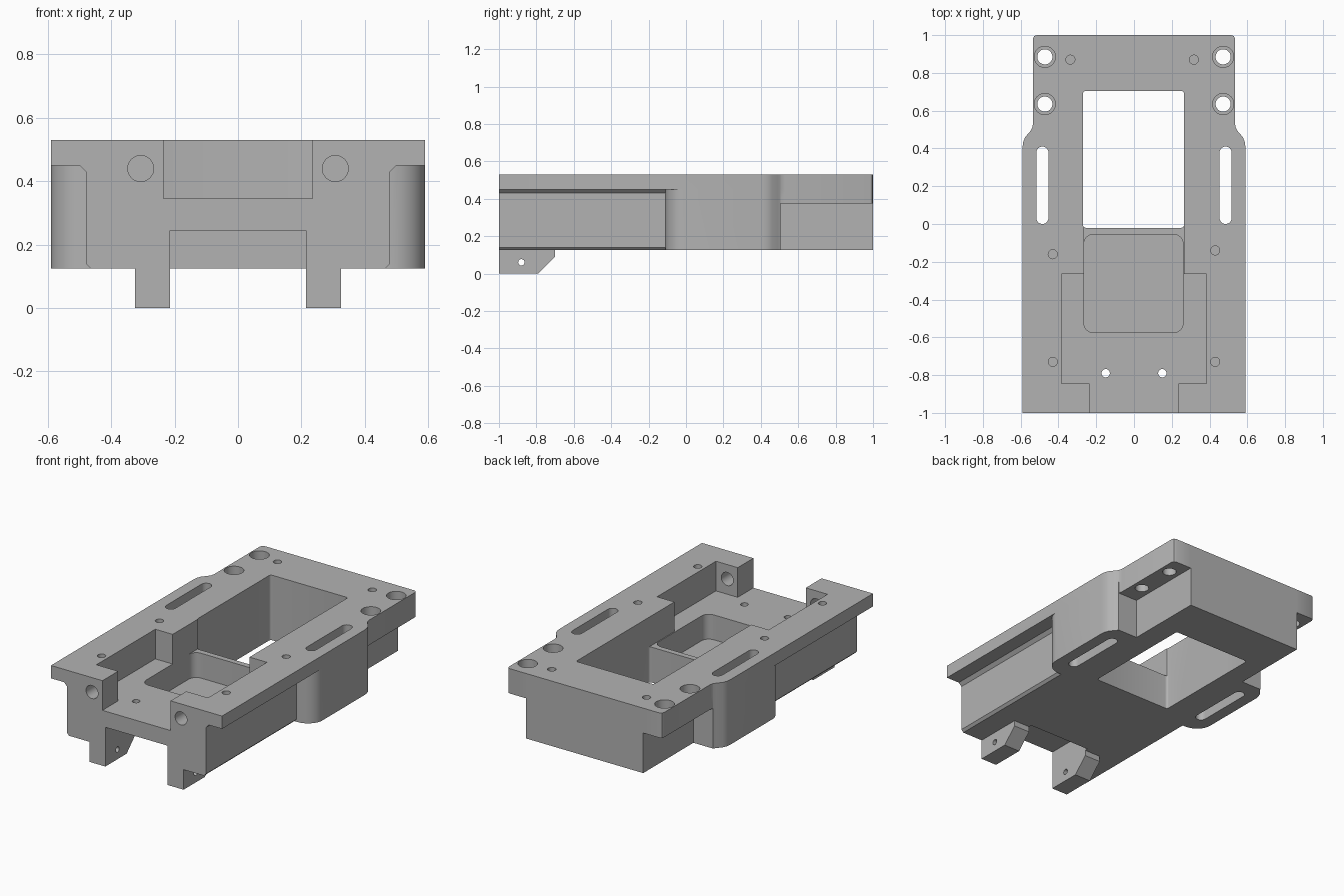
import bpy, bmesh
from math import sin, cos, pi
from mathutils import Vector

cube = bpy.data.objects.get("Cube")
if cube:
    bpy.data.objects.remove(cube, do_unlink=True)

metal = bpy.data.materials.new("plain grey")
metal.use_nodes = True
grey = (0.45, 0.45, 0.45, 1)
metal.diffuse_color = grey
metal.node_tree.nodes["Principled BSDF"].inputs["Base Color"].default_value = grey

TOP, BOTTOM = 0.53, 0.125


def prism(name, outline, lo, hi, axis="z"):
    """Extrude a closed 2D outline along an axis."""
    place = {"z": lambda a, b, c: (a, b, c),
             "y": lambda a, b, c: (a, c, b),
             "x": lambda a, b, c: (c, a, b)}[axis]
    bm = bmesh.new()
    face = bm.faces.new([bm.verts.new(place(a, b, lo)) for a, b in outline])
    ext = bmesh.ops.extrude_face_region(bm, geom=[face])
    moved = [g for g in ext["geom"] if isinstance(g, bmesh.types.BMVert)]
    bmesh.ops.translate(bm, verts=moved, vec=Vector(place(0, 0, hi - lo)))
    bmesh.ops.recalc_face_normals(bm, faces=bm.faces[:])
    mesh = bpy.data.meshes.new(name)
    bm.to_mesh(mesh)
    bm.free()
    mesh.materials.append(metal)
    obj = bpy.data.objects.new(name, mesh)
    bpy.context.collection.objects.link(obj)
    return obj


def rect(x0, x1, y0, y1, r=0.0, steps=8):
    """Rectangle outline, with rounded corners when r is given."""
    if not r:
        return [(x0, y0), (x1, y0), (x1, y1), (x0, y1)]
    centres = [(x1 - r, y1 - r), (x0 + r, y1 - r), (x0 + r, y0 + r), (x1 - r, y0 + r)]
    return [(cx + r * cos((q + i / steps) * pi / 2), cy + r * sin((q + i / steps) * pi / 2))
            for q, (cx, cy) in enumerate(centres) for i in range(steps + 1)]


def circle(x, y, r, n=32):
    return [(x + r * cos(2 * pi * i / n), y + r * sin(2 * pi * i / n)) for i in range(n)]


def mirrored(half):
    """Close a right-hand outline by mirroring it across x = 0."""
    return half + [(-x, y) for x, y in reversed(half)]


def combine(body, other, operation):
    mod = body.modifiers.new(operation.lower(), "BOOLEAN")
    mod.operation, mod.object, mod.solver = operation, other, "EXACT"
    bpy.context.view_layer.objects.active = body
    bpy.ops.object.modifier_apply(modifier=mod.name)
    bpy.data.objects.remove(other, do_unlink=True)


def add(*args):
    combine(body, prism("addition", *args), "UNION")


def cut(*args):
    combine(body, prism("cutter", *args), "DIFFERENCE")


# Top deck with waisted sides and eased rear corners
waist = [(0.59, 0.41), (0.586, 0.435), (0.576, 0.46), (0.55, 0.49), (0.539, 0.508), (0.535, 0.53)]
rear = [(0.535, 0.98), (0.529, 0.994), (0.515, 1)]
body = prism("mounting_frame", mirrored([(0.59, -1)] + waist + rear), 0.45, TOP)

# Thick rear deck
add(mirrored([(0.54, 0.505), (0.535, 0.53)] + rear), 0.375, TOP)

# Side bosses with rounded front ends
nose = [(0.48 + 0.11 * sin(i * pi / 20), -0.01 - 0.1 * cos(i * pi / 20)) for i in range(11)]
add(mirrored(nose + waist[:4] + [(0.541, 0.505)]), BOTTOM, TOP)

# Chamfered front core and narrower rear core
add(mirrored([(0.465, BOTTOM), (0.48, 0.14), (0.48, 0.43), (0.5, 0.45), (0.5, 0.5)]), -1, 0.1, "y")
add(rect(-0.405, 0.405, 0.2, 1), BOTTOM, TOP)

# Front legs with sloped backs
for side in (-1, 1):
    lo, hi = sorted((side * 0.215, side * 0.325))
    add([(-1, 0), (-0.79, 0), (-0.7, 0.09), (-0.7, 0.2), (-1, 0.2)], lo, hi, "x")

# Window, stepped front bay, rounded pocket and underside notch
cut(rect(-0.27, 0.265, -0.02, 0.705, 0.015, 4), 0, 1)
cut(mirrored([(0.235, -1.1), (0.235, -0.845), (0.385, -0.845), (0.385, -0.265),
              (0.265, -0.265), (0.265, 0.1)]), 0.345, 1)
cut(rect(-0.265, 0.26, -0.575, -0.055, 0.05), 0.19, 1)
cut(rect(-0.215, 0.215, -1.1, -0.68), -0.1, 0.245)

# Paired slots and holes
for side in (-1, 1):
    x = side * 0.485
    cut(rect(x - 0.032, x + 0.032, 0, 0.41, 0.0319), 0, 1)
    for y in (0.635, 0.885):
        cut(circle(side * 0.472, y, 0.04), 0, 1)
        cut(circle(side * 0.472, y, 0.056), 0.47, 1)
    cut(circle(side * 0.15, -0.79, 0.022, 24), 0, 1)
    cut(circle(side * 0.43, -0.73, 0.024, 24), 0.4, 1)
    cut(circle(side * 0.43, -0.15 + side * 0.01, 0.024, 24), 0.4, 1)
    cut(circle(side * 0.327 - 0.01, 0.87, 0.024, 24), 0.4, 1)
    cut(circle(side * 0.307, 0.44, 0.041), -1.1, -0.8, "y")
cut(circle(-0.88, 0.06, 0.017, 24), -0.5, 0.5, "x")

# Smooth curved walls, keep machined edges sharp
bpy.ops.object.select_all(action="DESELECT")
body.select_set(True)
bpy.context.view_layer.objects.active = body
bpy.ops.object.shade_smooth_by_angle(angle=pi / 6)
